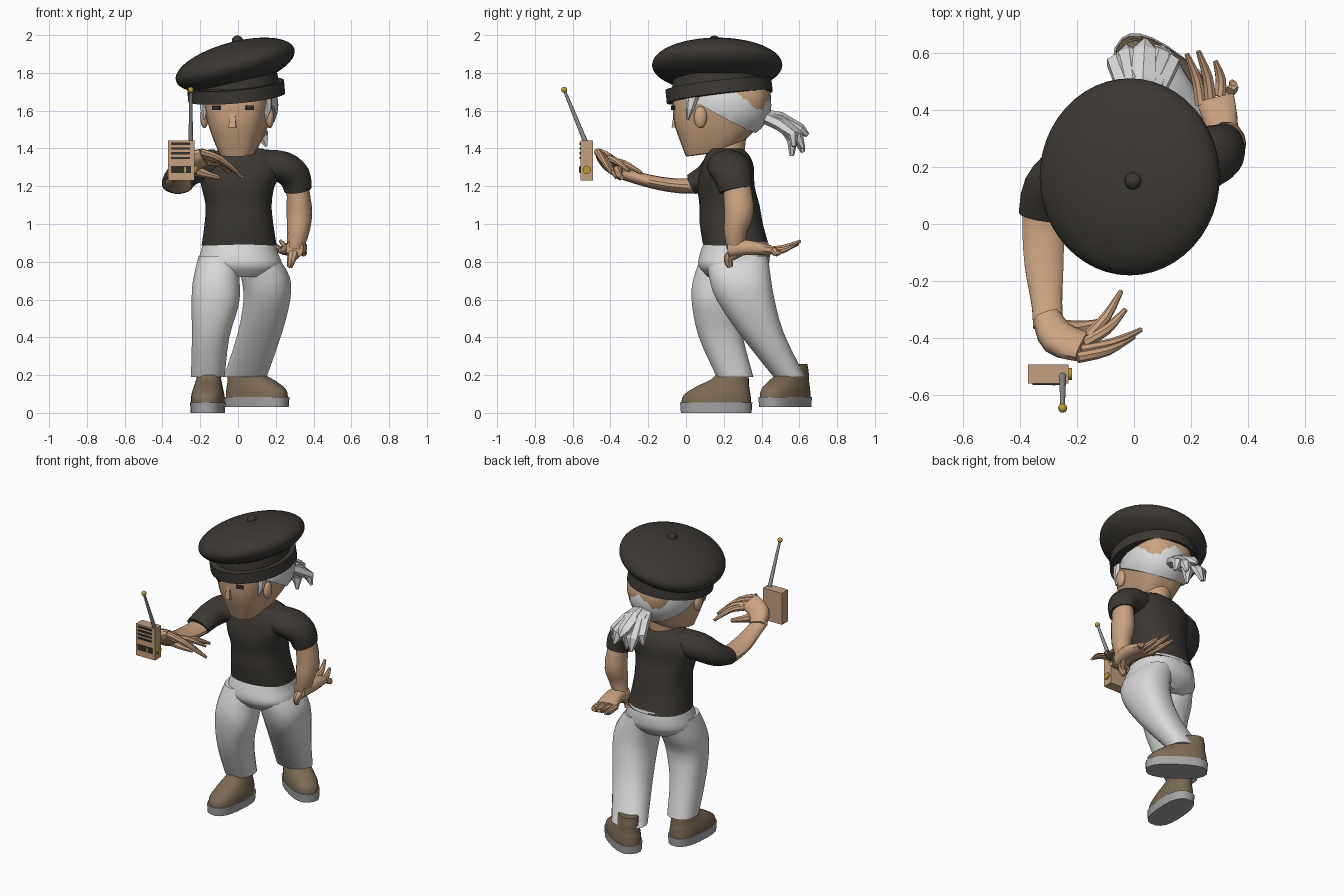
import bpy, bmesh, math
from mathutils import Vector, Matrix

if "Cube" in bpy.data.objects:
    bpy.data.objects.remove(bpy.data.objects["Cube"])


def material(name, r, g, b):
    m = bpy.data.materials.new(name)
    m.diffuse_color = (r, g, b, 1)
    m.use_nodes = True
    m.node_tree.nodes["Principled BSDF"].inputs["Base Color"].default_value = m.diffuse_color
    return m


BLACK = material("charcoal cloth", 0.045, 0.04, 0.034)
SKIN = material("skin", 0.6, 0.37, 0.22)
WHITE = material("light grey", 0.69, 0.69, 0.69)
SHOE = material("shoe brown", 0.2, 0.145, 0.09)
SOLE = material("sole grey", 0.38, 0.38, 0.38)
GOLD = material("brass", 0.5, 0.34, 0.03)
STEEL = material("steel", 0.28, 0.28, 0.29)
TAN = material("radio tan", 0.56, 0.35, 0.22)
DARK = material("dark detail", 0.03, 0.028, 0.025)
I4 = Matrix.Identity(4)


def finish(name, bm, mat, M=I4, angle=40):
    bmesh.ops.recalc_face_normals(bm, faces=bm.faces)
    bm.transform(M)
    me = bpy.data.meshes.new(name)
    bm.to_mesh(me)
    bm.free()
    me.materials.append(mat)
    for p in me.polygons:
        p.use_smooth = angle > 0
    if angle > 0:
        me.set_sharp_from_angle(angle=math.radians(angle))
    ob = bpy.data.objects.new(name, me)
    bpy.context.collection.objects.link(ob)
    return ob


def spline(secs, sub):
    """Catmull-Rom interpolation of (x, y, z, a, b) sections."""
    out = []
    for i in range(len(secs) - 1):
        q = [secs[max(i - 1, 0)], secs[i], secs[i + 1], secs[min(i + 2, len(secs) - 1)]]
        for k in range(sub):
            t = k / sub
            out.append([0.5 * (2 * b + (c - a) * t + (2 * a - 5 * b + 4 * c - d) * t * t
                               + (3 * b - a - 3 * c + d) * t ** 3) for a, b, c, d in zip(*q)])
    return out + [list(secs[-1])]


def add_loft(bm, secs, n=20, p=2, ref=None, sub=3, tilt=0):
    """Skin super-elliptic rings; horizontal rings unless ref gives the side axis."""
    secs = spline(secs, sub)
    rings = []
    for i, (x, y, z, a, b) in enumerate(secs):
        U, V = Vector((1, 0, tilt * 0)), Vector((0, 1, tilt * (1 - i / (len(secs) - 1))))
        if ref:
            T = Vector(secs[min(i + 1, len(secs) - 1)][:3]) - Vector(secs[max(i - 1, 0)][:3])
            T.normalize()
            U = Vector(ref) - T * T.dot(Vector(ref))
            U.normalize()
            V = T.cross(U)
        ring = []
        for k in range(n):
            c, s = math.cos(math.tau * (k + .5) / n), math.sin(math.tau * (k + .5) / n)
            c, s = [math.copysign(abs(v) ** (2 / p), v) for v in (c, s)]
            ring.append(bm.verts.new(Vector((x, y, z)) + U * (a * c) + V * (b * s)))
        rings.append(ring)
    for r, q in zip(rings, rings[1:]):
        for k in range(n):
            bm.faces.new((r[k], r[(k + 1) % n], q[(k + 1) % n], q[k]))
    bm.faces.new(rings[0])
    bm.faces.new(rings[-1])


def loft(name, mat, secs, M=I4, angle=40, **kw):
    bm = bmesh.new()
    add_loft(bm, secs, **kw)
    return finish(name, bm, mat, M, angle)


def ball(name, mat, c, r, M=I4, n=32):
    bm = bmesh.new()
    bmesh.ops.create_uvsphere(bm, u_segments=n, v_segments=n // 2, radius=1)
    return finish(name, bm, mat, Matrix.Translation(c) @ M @ Matrix.Diagonal((*r, 1)))


def box(name, mat, c, size, M=I4):
    bm = bmesh.new()
    bmesh.ops.create_cube(bm, size=1)
    return finish(name, bm, mat, M @ Matrix.Diagonal((*size, 1)), 0) if c is None else \
        finish(name, bm, mat, Matrix.Translation(c) @ M @ Matrix.Diagonal((*size, 1)), 0)


def hand(name, palm, ref, tips, thumb, lift):
    """Palm loft, four bent fingers fanned across its end, and a thumb."""
    bm = bmesh.new()
    add_loft(bm, palm, n=12, p=2.6, ref=ref)
    end, side = Vector(palm[-1][:3]), Vector(ref).normalized()
    for i, tip in enumerate(tips):
        a = end + side * (i - 1.5) * palm[-1][3] * 0.55
        tip = Vector(tip)
        m = (a + tip) / 2 + Vector(lift)
        add_loft(bm, [(*a, .021, .02), (*m, .019, .018), (*tip, .009, .008)], n=8, ref=ref)
    add_loft(bm, thumb, n=8, ref=ref)
    return finish(name, bm, SKIN)


# Shirt and sleeves
loft("shirt", BLACK, [(.006, .265, .885, .2, .175), (.005, .24, 1.0, .183, .168),
                      (.003, .23, 1.1, .176, .16), (0, .212, 1.2, .195, .152),
                      (.015, .22, 1.3, .225, .14), (.02, .22, 1.36, .185, .118),
                      (.02, .21, 1.4, .11, .09)], n=28, p=2.3)
loft("left_sleeve", BLACK, [(.14, .22, 1.31, .11, .085), (.24, .23, 1.3, .115, .085),
                            (.3, .25, 1.25, .1, .085), (.317, .265, 1.18, .09, .072)], ref=(0, 1, 0))
loft("right_sleeve", BLACK, [(-.12, .2, 1.31, .085, .1), (-.23, .18, 1.3, .085, .1),
                             (-.3, .12, 1.25, .075, .09), (-.32, .03, 1.21, .055, .085)], ref=(0, 0, 1))

# Trousers
loft("trouser_hips", WHITE, [(.008, .265, .905, .192, .17), (.006, .26, .85, .205, .185),
                             (.012, .25, .78, .222, .185), (.02, .245, .72, .16, .13)], n=28, p=2.3)
loft("right_trouser_leg", WHITE, [(-.1, .23, .83, .11, .15), (-.115, .185, .7, .125, .15),
                                  (-.12, .155, .58, .127, .125), (-.145, .185, .4, .1, .118),
                                  (-.16, .26, .19, .09, .098)], p=2.4)
loft("left_trouser_leg", WHITE, [(.1, .27, .83, .11, .165), (.145, .285, .72, .13, .165),
                                 (.153, .315, .6, .125, .155), (.115, .4, .42, .118, .12),
                                 (.038, .548, .19, .115, .085)], p=2.4)

# Shoes: toe points to -y before turning
for side, pos, turn in (("right", (-.16, .16, 0), -4), ("left", (.1, .525, .03), 55)):
    M = Matrix.Translation(pos) @ Matrix.Rotation(math.radians(turn), 4, 'Z')
    loft(side + "_sole", SOLE, [(0, 0, 0, .088, .188), (0, 0, .055, .092, .192)], M, p=2.6, sub=1)
    loft(side + "_shoe", SHOE, [(0, 0, .05, .088, .186), (0, .005, .095, .086, .178),
                                (0, .035, .14, .075, .14), (0, .075, .18, .065, .098),
                                (0, .09, .23, .055, .075)], M, p=2.4)

# Head, turned slightly to its right
H = Matrix.Translation((.005, .17, 0)) @ Matrix.Rotation(math.radians(-8), 4, 'Z') @ Matrix.Translation((0, -.17, 0))
loft("neck", SKIN, [(.02, .22, 1.33, .09, .085), (.01, .22, 1.46, .09, .1)], sub=1)
loft("head", SKIN, [(0, .125, 1.375, .09, .125), (0, .155, 1.45, .125, .182),
                    (0, .18, 1.55, .16, .24), (0, .19, 1.66, .182, .258),
                    (0, .19, 1.74, .175, .24)], H, p=3, n=24, tilt=.14)
loft("nose", SKIN, [(0, -.05, 1.635, .012, .012), (-.002, -.055, 1.51, .028, .03)], H, n=4, p=2, sub=1, angle=0)
for s, side in ((-1, "right"), (1, "left")):
    box(side + "_eye", DARK, None, (.046, .009, .024),
        H @ Matrix.Translation((s * .09, -.058, 1.615)) @ Matrix.Rotation(s * .4, 4, 'Z'))
    ball(side + "_ear", SKIN, None or H @ Vector((s * .175, .1, 1.565)), (.022, .035, .058), n=16)
    loft(side + "_temple_lock", WHITE, [(s * .172, .06, 1.68, .022, .04), (s * .172, .045, 1.61, .02, .022),
                                        (s * .165, .03, 1.55, .004, .004)], H, n=6, sub=1, angle=0)

# Hair cap, trimmed along a line from temple to nape
bm = bmesh.new()
bmesh.ops.create_uvsphere(bm, u_segments=20, v_segments=14, radius=1)
bm.transform(Matrix.Translation((0, .205, 1.63)) @ Matrix.Diagonal((.205, .25, .2, 1)))
cut = bmesh.ops.bisect_plane(bm, geom=bm.verts[:] + bm.edges[:] + bm.faces[:], plane_co=(0, .05, 1.66),
                             plane_no=(0, -.5, -.9), clear_outer=True)
bmesh.ops.holes_fill(bm, edges=[e for e in bm.edges if e.is_boundary])
finish("hair_cap", bm, WHITE, H, 30)

# Ponytail of fanned locks
bm = bmesh.new()
for dx, ty, tz, w in ((-.1, .57, 1.42, .035), (-.045, .62, 1.38, .042), (.02, .645, 1.47, .045),
                      (.03, .56, 1.36, .04), (.08, .62, 1.4, .042), (.13, .57, 1.41, .035)):
    x = .02
    add_loft(bm, [(x + dx * .15, .40, 1.575, .04, .035), (x + dx * .55, .5, 1.565 - abs(dx) * .3, w * 1.1, .035),
                  (x + dx * .85, (ty + .57) / 2, (tz + 1.53) / 2, w, .03), (x + dx, ty, tz, .008, .012)],
             n=6, ref=(1, 0, 0), sub=1)
finish("ponytail", bm, WHITE, angle=0)

# Beret, band and top knob
roll = Matrix.Rotation(math.radians(-15), 4, 'Y')
ball("beret_crown", BLACK, (-.015, .165, 1.842), (.325, .345, .122), roll, 48)
B = Matrix.Translation((-.01, .175, 1.705)) @ Matrix.Rotation(math.radians(6.5), 4, 'X') @ Matrix.Rotation(math.radians(-5), 4, 'Y')
loft("beret_band", BLACK, [(0, 0, -.035, .258, .283), (0, 0, .035, .258, .283)], B, n=40, sub=1)
loft("beret_inner", BLACK, [(-.01, .175, 1.71, .23, .25), (-.01, .17, 1.8, .22, .24)], n=32, sub=1)
ball("beret_knob", BLACK, (-.003, .15, 1.97), (.03, .03, .028), n=16)

# Left arm, hanging with the hand bent back
loft("left_arm", SKIN, [(.312, .265, 1.24, .07, .058), (.32, .275, 1.15, .078, .062),
                        (.325, .28, 1.06, .078, .068), (.32, .262, .97, .062, .06),
                        (.302, .262, .87, .048, .045)], ref=(0, 1, 0), n=14)
hand("left_hand", [(.3, .225, .87, .045, .045), (.308, .33, .875, .058, .04), (.285, .44, .86, .068, .028)],
     (1, .45, 0), [(.185, .595, .895), (.225, .605, .91), (.285, .57, .885), (.34, .5, .855)],
     [(.31, .28, .86, .035, .035), (.285, .225, .82, .026, .028), (.275, .235, .772, .014, .016)], (.01, 0, -.012))

# Right arm, reaching forward
loft("right_arm", SKIN, [(-.315, .1, 1.215, .07, .045), (-.318, 0, 1.2, .075, .04),
                         (-.315, -.14, 1.215, .07, .036), (-.305, -.28, 1.25, .055, .033),
                         (-.3, -.36, 1.28, .055, .035)], ref=(1, 0, 0), n=14)
hand("right_hand", [(-.305, -.33, 1.27, .05, .045), (-.265, -.4, 1.32, .065, .045), (-.18, -.43, 1.355, .06, .03)],
     (.35, .7, -.5), [(.0, -.395, 1.27), (.025, -.37, 1.245), (-.03, -.3, 1.28), (-.045, -.235, 1.27)],
     [(-.24, -.37, 1.29, .035, .035), (-.17, -.36, 1.265, .022, .022), (-.1, -.34, 1.245, .012, .012)],
     (.005, -.012, .02))

# Hand radio with grille, dial window, knob and aerial
box("radio_body", TAN, (-.3, -.525, 1.335), (.142, .066, .212))
for i in range(4):
    box(f"radio_slot_{i + 1}", DARK, (-.305, -.56, 1.425 - i * .025), (.1, .006, .012))
box("radio_dial", DARK, (-.302, -.56, 1.288), (.108, .006, .036))
box("radio_pointer", GOLD, (-.28, -.564, 1.288), (.01, .004, .03))
loft("radio_knob", GOLD, [(-.232, -.525, 1.287, .022, .022), (-.218, -.525, 1.287, .022, .022)],
     ref=(0, 1, 0), n=16, sub=1)
loft("aerial", STEEL, [(-.25, -.53, 1.43, .013, .013), (-.25, -.643, 1.705, .008, .008)], ref=(1, 0, 0), n=10, sub=1)
ball("aerial_tip", GOLD, (-.25, -.645, 1.71), (.016, .016, .016), n=16)
